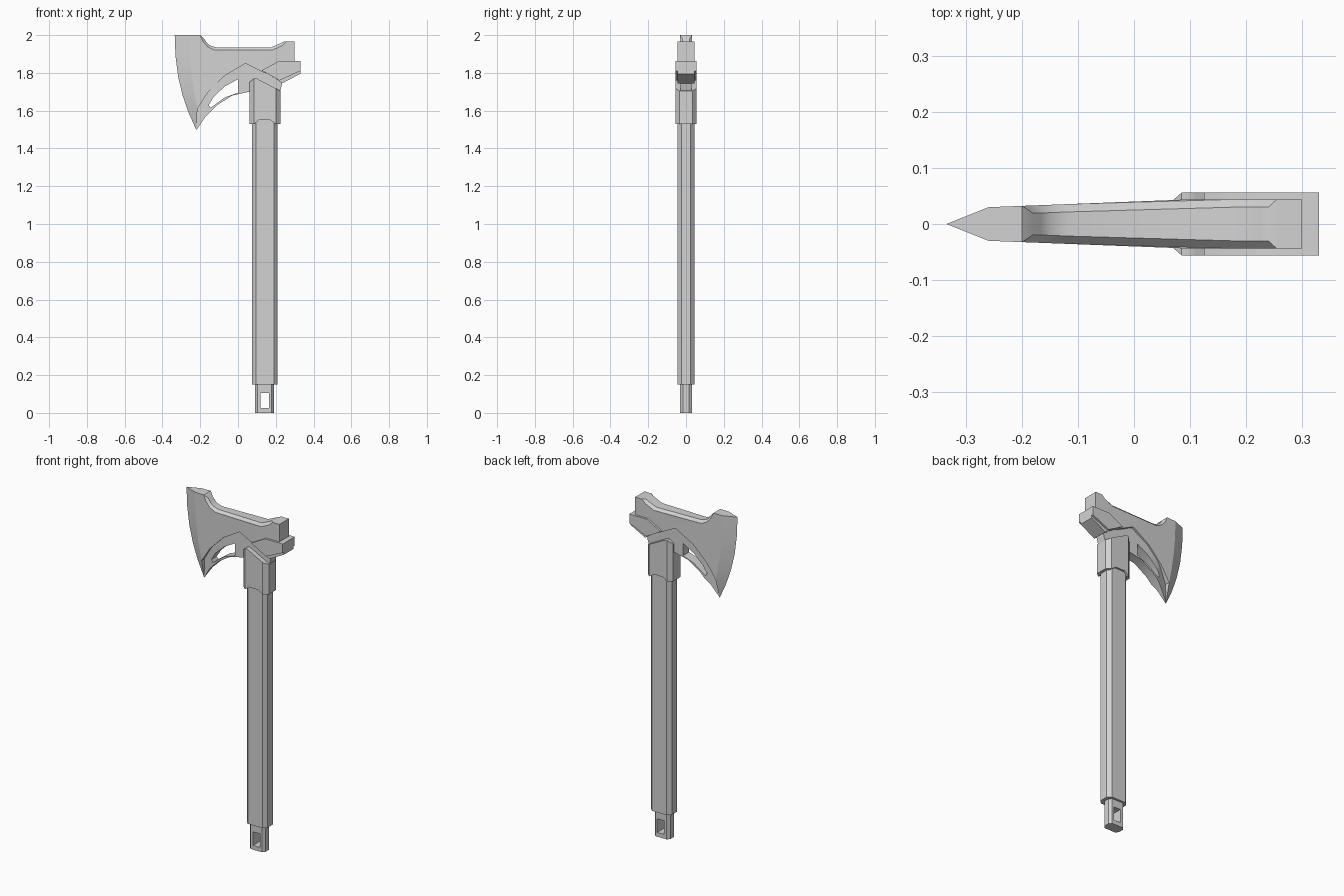
import bpy, bmesh
from mathutils import Vector

cube = bpy.data.objects.get("Cube")
if cube:
    bpy.data.objects.remove(cube, do_unlink=True)

grey = bpy.data.materials.new("plain_grey")
grey.use_nodes = True
grey.diffuse_color = (0.65, 0.65, 0.65, 1)
grey.node_tree.nodes["Principled BSDF"].inputs["Base Color"].default_value = grey.diffuse_color


def finish(bm, name):
    """Turn a bmesh into a shaded object."""
    bmesh.ops.recalc_face_normals(bm, faces=bm.faces[:])
    mesh = bpy.data.meshes.new(name)
    bm.to_mesh(mesh)
    bm.free()
    mesh.materials.append(grey)
    obj = bpy.data.objects.new(name, mesh)
    bpy.context.collection.objects.link(obj)
    bpy.ops.object.select_all(action="DESELECT")
    obj.select_set(True)
    bpy.context.view_layer.objects.active = obj
    bpy.ops.object.shade_smooth_by_angle(angle=0.5)
    return obj


def cut(bm, point, normal, clear=False):
    """Slice along a plane; optionally remove and cap the outer side."""
    geom = bm.verts[:] + bm.edges[:] + bm.faces[:]
    res = bmesh.ops.bisect_plane(bm, geom=geom, dist=1e-5, plane_co=Vector(point),
                                 plane_no=Vector(normal), clear_outer=clear)
    if clear:
        edges = [e for e in res["geom_cut"] if isinstance(e, bmesh.types.BMEdge)]
        bmesh.ops.holes_fill(bm, edges=edges, sides=0)


def plate(name, outlines, half, kinks=()):
    """Upright plate from x/z outlines (outer, then holes); half(x) is its half thickness."""
    bm = bmesh.new()
    for pts in outlines:
        vs = [bm.verts.new((x, -1, z)) for x, z in pts]
        for a, b in zip(vs, vs[1:] + vs[:1]):
            bm.edges.new((a, b))
    bmesh.ops.triangle_fill(bm, use_beauty=True, edges=bm.edges[:])
    res = bmesh.ops.extrude_face_region(bm, geom=bm.faces[:], use_keep_orig=True)
    for v in res["geom"]:
        if isinstance(v, bmesh.types.BMVert):
            v.co.y = 1
    for x in kinks:
        cut(bm, (x, 0, 0), (1, 0, 0))
    for v in bm.verts:
        v.co.y *= half(v.co.x)
    return finish(bm, name)


def octagon_bar(x0, x1, hy, cx, cy, z0, z1):
    """Vertical bar with four chamfered corners."""
    bm = bmesh.new()
    ring = [(x0, -hy + cy), (x0 + cx, -hy), (x1 - cx, -hy), (x1, -hy + cy),
            (x1, hy - cy), (x1 - cx, hy), (x0 + cx, hy), (x0, hy - cy)]
    low, top = [[bm.verts.new((x, y, z)) for x, y in ring] for z in (z0, z1)]
    bm.faces.new(low)
    bm.faces.new(top)
    for i in range(8):
        j = (i + 1) % 8
        bm.faces.new((low[i], low[j], top[j], top[i]))
    return bm


def head_half(x):
    return 0.03 + 0.014 * min(max((x + 0.26) / 0.36, 0), 1)


def strut_half(x):
    return 0.028 * min(max((x + 0.222) / 0.08, 0.05), 1)


# Handle
finish(octagon_bar(0.075, 0.21, 0.045, 0.02, 0.02, 0.15, 1.6), "handle")

# Pommel with lanyard slot
pommel = finish(octagon_bar(0.09, 0.19, 0.032, 0.013, 0.016, 0, 0.2), "pommel")
slot = plate("slot_cutter", [[(0.12, 0.025), (0.165, 0.025), (0.165, 0.105), (0.12, 0.105)]],
             lambda x: 0.1)
slot.hide_render = True
mod = pommel.modifiers.new("slot", "BOOLEAN")
mod.operation = "DIFFERENCE"
mod.object = slot
bpy.context.view_layer.objects.active = pommel
bpy.ops.object.modifier_apply(modifier=mod.name)
bpy.data.objects.remove(slot, do_unlink=True)

# Collar with sloped top and arched lower rim
bm = octagon_bar(0.06, 0.225, 0.056, 0.025, 0.022, 1.53, 1.85)
cut(bm, (0.1, 0, 1.77), (0, 0, 1), True)
cut(bm, (0.1, 0, 1.77), (0.065, 0, 0.125), True)
cut(bm, (0.085, 0, 1.77), (-0.02, 0, 0.025), True)
for x in (0.085, 0.11, 0.17, 0.2):
    cut(bm, (x, 0, 0), (1, 0, 0))
for v in bm.verts:
    if v.co.z < 1.54 and 0.1 < v.co.x < 0.18:
        v.co.z += 0.02
finish(bm, "collar")

# Head body between blade shoulder and poll
shoulder = [(-0.26, 2.0), (-0.257, 1.9), (-0.248, 1.8), (-0.233, 1.7), (-0.215, 1.61)]
rim_low = [(-0.2, 2.0), (-0.185, 1.965), (-0.16, 1.938), (-0.125, 1.92),
           (0.18, 1.92), (0.235, 1.945), (0.255, 1.965)]
rim_top = [(-0.18, 1.982), (-0.167, 1.962), (-0.148, 1.945), (-0.115, 1.935),
           (0.175, 1.935), (0.225, 1.957), (0.24, 1.965)]
under = [(0.3, 1.965), (0.3, 1.83), (0.22, 1.79), (0.14, 1.8), (0.04, 1.85),
         (-0.07, 1.785), (-0.16, 1.695)]
plate("head", [rim_low + under + shoulder[::-1]], head_half, (0.1,))

# Chamfered upper rim of the head
bm = bmesh.new()
rings = []
for (xa, za), (xb, zb) in zip(rim_low, rim_top):
    ha, hb = head_half(xa), head_half(xb) - 0.014
    rings.append([bm.verts.new(c) for c in
                  ((xa, -ha, za), (xb, -hb, zb), (xb, hb, zb), (xa, ha, za))])
for a, b in zip(rings, rings[1:]):
    for i in range(3):
        bm.faces.new((a[i], a[i + 1], b[i + 1], b[i]))
bm.faces.new(rings[0])
bm.faces.new(rings[-1])
finish(bm, "head_upper_rim")

# Sharpened blade, lofted from shoulder to cutting edge
edge = [(-0.335, 2.0), (-0.331, 1.89), (-0.317, 1.78), (-0.293, 1.68), (-0.262, 1.59)]
bm = bmesh.new()
rows = []
for (xe, ze), (xs, zs) in zip(edge, shoulder):
    h = head_half(xs)
    rows.append([bm.verts.new(c) for c in ((xs, -h, zs), (xe, 0, ze), (xs, h, zs))])
for a, b in zip(rows, rows[1:]):
    for i in range(3):
        j = (i + 1) % 3
        bm.faces.new((a[i], a[j], b[j], b[i]))
bm.faces.new(rows[0])
tip = bm.verts.new((-0.22, 0, 1.497))
for i in range(3):
    bm.faces.new((rows[-1][i], rows[-1][(i + 1) % 3], tip))
finish(bm, "blade")

# Thinner bearded strut with its opening, running into the collar
strut = [(-0.22, 1.497), (-0.175, 1.565), (-0.11, 1.63), (-0.03, 1.68), (0.06, 1.7),
         (0.1, 1.65), (0.2, 1.65), (0.225, 1.71), (0.235, 1.75), (0.14, 1.805),
         (0.04, 1.855), (-0.07, 1.79), (-0.16, 1.7), (-0.218, 1.61)]
opening = [(-0.155, 1.63), (-0.145, 1.615), (-0.07, 1.67), (0, 1.695),
           (0, 1.767), (-0.07, 1.728), (-0.13, 1.672)]
plate("strut", [strut, opening], strut_half, (-0.142,))

# Hammer block at the back, with a narrower sloped underside
plate("hammer_block", [[(0.125, 1.813), (0.215, 1.862), (0.33, 1.862), (0.33, 1.81),
                        (0.22, 1.76)]], lambda x: 0.056)
plate("hammer_underside", [[(0.16, 1.81), (0.33, 1.83), (0.33, 1.795), (0.235, 1.745),
                            (0.215, 1.757)]], lambda x: 0.045)
